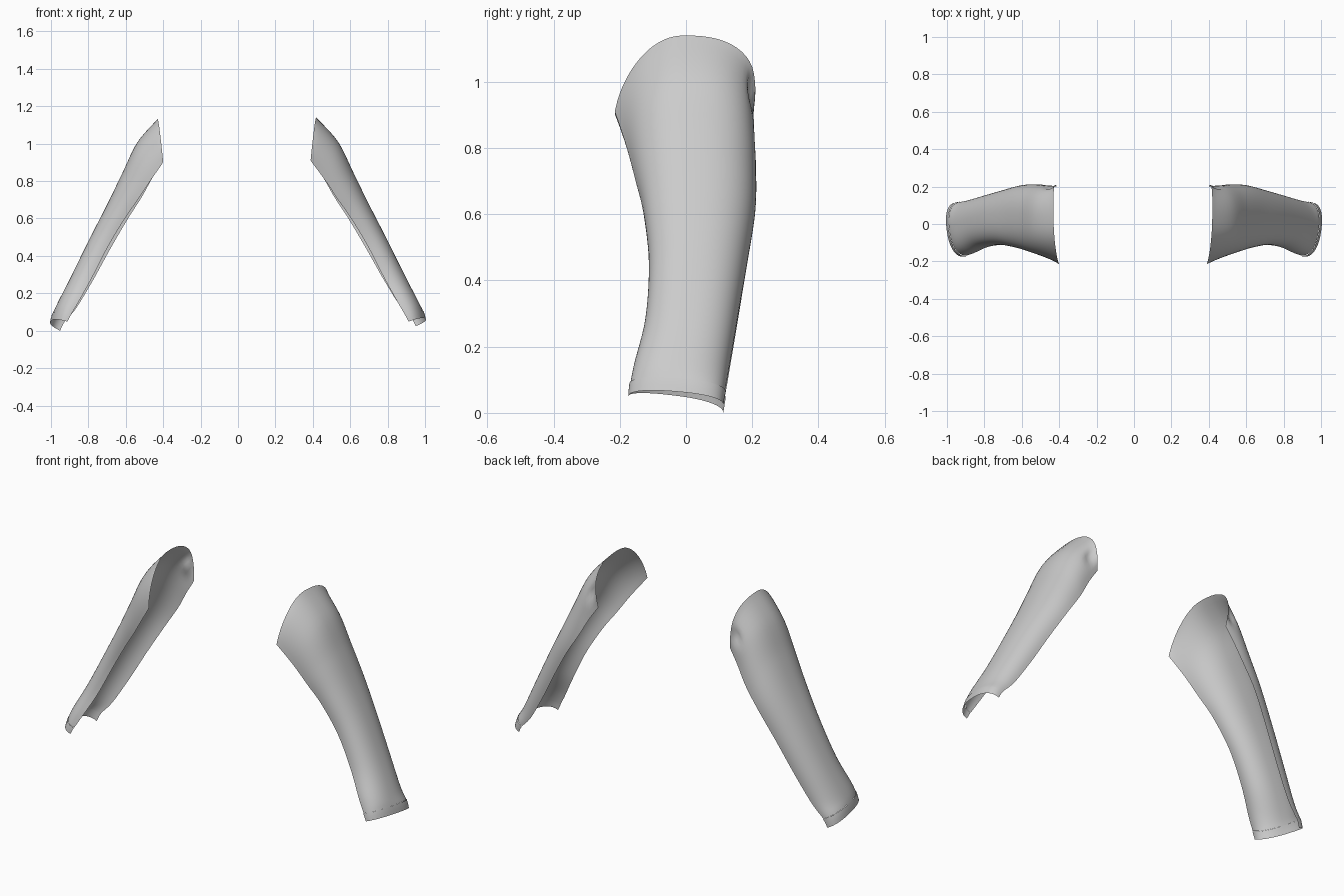
import bpy, bmesh, math
from mathutils import Vector

if "Cube" in bpy.data.objects:
    bpy.data.objects.remove(bpy.data.objects["Cube"])

cloth = bpy.data.materials.new("grey cloth")
cloth.diffuse_color = (0.6, 0.6, 0.6, 1)
cloth.use_nodes = True
cloth.node_tree.nodes["Principled BSDF"].inputs["Base Color"].default_value = cloth.diffuse_color

# Stations from armhole to cuff: front edge, back edge, outer ridge
STATIONS = [
    ((.388, -.215, .91), (.40, .200, .90), (.418, .010, 1.14)),
    ((.465, -.180, .805), (.455, .205, .82), (.535, .020, 1.01)),
    ((.535, -.152, .70), (.515, .212, .715), (.617, .030, .845)),
    ((.605, -.128, .60), (.590, .208, .60), (.695, .035, .685)),
    ((.695, -.112, .45), (.685, .182, .44), (.790, .030, .500)),
    ((.780, -.122, .285), (.775, .155, .28), (.890, .010, .300)),
    ((.855, -.155, .15), (.865, .130, .135), (.962, -.020, .160)),
    ((.893, -.168, .085), (.928, .117, .065), (.988, -.030, .105)),
    ((.912, -.172, .048), (.950, .110, .025), (1.0, -.032, .064)),
]
HEM = 7.0          # station where the hem seam runs
SEGS = 32


def spline(col, t):
    """Smooth interpolation along one column of the stations."""
    n = len(STATIONS) - 1
    i = min(int(t), n - 1)
    f = t - i
    p = [Vector(STATIONS[max(0, min(n, k))][col]) for k in (i - 1, i, i + 1, i + 2)]
    return 0.5 * (2 * p[1] + (p[2] - p[0]) * f
                  + (2 * p[0] - 5 * p[1] + 4 * p[2] - p[3]) * f * f
                  + (3 * p[1] - p[0] - 3 * p[2] + p[3]) * f ** 3)


def section(t, side, swell):
    """Open U-shaped cross-section, running from front edge to back edge."""
    front, back, ridge = (spline(c, t) for c in range(3))
    mid, half = (front + back) / 2, (front - back) / 2
    fall = math.exp(-t * 1.6)
    pts = []
    for k in range(SEGS + 1):
        a = math.pi * k / SEGS
        c, s = math.cos(a), math.sin(a)
        cc = math.copysign(abs(c) ** .85, c)
        p = mid + half * cc * (1 + swell) + (ridge - mid) * (max(s, 0) ** .85) * (1 + swell)
        # armhole pinch and the soft fold behind the shoulder
        p.y += .022 * abs(math.sin(2 * a)) * fall
        p.y -= .018 * math.exp(-((a - 2.75) / .16) ** 2 - ((t - .45) / .3) ** 2)
        if side < 0:   # the left sleeve hangs slightly differently
            p.x += .012 * fall
            p.z -= .008 * fall + .025 * (k / SEGS) * (t / 8) ** 2
        p.x *= side
        pts.append(p)
    return pts


def shell(name, t0, t1, rings, side, swell=0):
    bm = bmesh.new()
    rows = [[bm.verts.new(p) for p in section(t0 + (t1 - t0) * r / rings, side, swell)]
            for r in range(rings + 1)]
    for a, b in zip(rows, rows[1:]):
        for k in range(SEGS):
            q = (a[k], b[k], b[k + 1], a[k + 1])
            bm.faces.new(q if side > 0 else q[::-1])
    for f in bm.faces:
        f.smooth = True
    me = bpy.data.meshes.new(name)
    bm.to_mesh(me)
    bm.free()
    me.materials.append(cloth)
    bpy.context.collection.objects.link(bpy.data.objects.new(name, me))


for side, label in ((1, "right"), (-1, "left")):
    shell(label + "_sleeve", 0, HEM, 42, side)
    shell(label + "_cuff_hem", HEM, 8, 5, side, .02)
